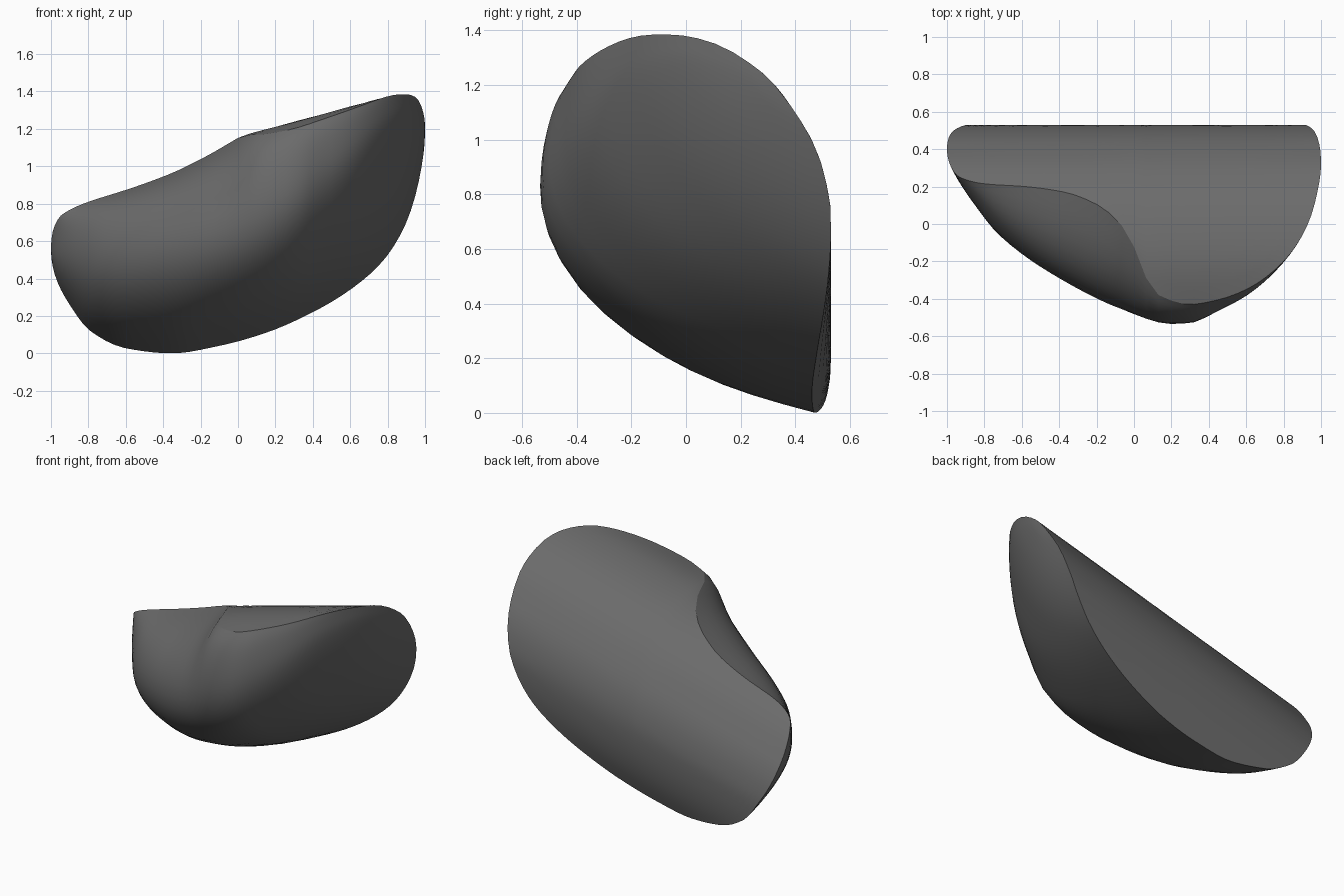
import bpy, bmesh, math

if "Cube" in bpy.data.objects:
    bpy.data.objects.remove(bpy.data.objects["Cube"])

SLOPE = 0.27      # the curved back sheet is a profile swept along (1, 0, SLOPE)
NX, NBACK, NF = 48, 20, 10


def smooth(table, x):
    """Monotone Hermite interpolation of (x, value) pairs."""
    n = len(table)
    d = [(table[i+1][1] - table[i][1]) / (table[i+1][0] - table[i][0]) for i in range(n - 1)]
    m = [d[0]] + [2*a*b/(a+b) if a*b > 0 else 0 for a, b in zip(d, d[1:])] + [d[-1]]
    i = 0
    while i < n - 2 and x > table[i+1][0]:
        i += 1
    h = table[i+1][0] - table[i][0]
    t = min(1, max(0, (x - table[i][0]) / h))
    return (table[i][1]*(1+2*t)*(1-t)**2 + m[i]*h*t*(1-t)**2
            + table[i+1][1]*t*t*(3-2*t) + m[i+1]*h*t*t*(t-1))


def angle(x):
    return math.acos(max(-1, min(1, -x)))


def by_angle(table):
    return [(angle(x), v) for x, v in table]


# back sheet profile (y, height), from front top lip round to the lower edge
PROFILE = [(-.46, 1.11), (-.38, 1.135), (-.2, 1.158), (-.05, 1.14), (.1, 1.094), (.25, 1.0),
           (.33, .925), (.4, .83), (.46, .735), (.505, .62), (.53, .48), (.53, .4),
           (.52, .28), (.5, .18), (.475, .1), (.455, .05)]
S = [0]
for p, q in zip(PROFILE, PROFILE[1:]):
    S.append(S[-1] + math.dist(p, q))
Y_OF_S = [(s, p[0]) for s, p in zip(S, PROFILE)]
U_OF_S = [(s, p[1]) for s, p in zip(S, PROFILE)]


def find_s(fn, target, lo, hi):
    sign = 1 if fn(hi) > fn(lo) else -1
    for _ in range(40):
        mid = (lo + hi) / 2
        if sign * (fn(mid) - target) < 0:
            lo = mid
        else:
            hi = mid
    return lo


# upper rim with its notch (x, y), and lower rim (x, z)
TOP = by_angle([(-1, .4), (-.985, .32), (-.94, .255), (-.8, .215), (-.58, .2), (-.37, .17),
                (-.19, .1), (-.09, .02), (-.03, -.06), (.02, -.17), (.06, -.28), (.14, -.385),
                (.3, -.43), (.45, -.405), (.6, -.35), (.8, -.2), (.93, 0), (.99, .22), (1, .32)])
LOW = by_angle([(-1, .555), (-.985, .44), (-.9, .26), (-.79, .12), (-.59, .025), (-.35, 0),
                (-.1, .04), (.15, .11), (.4, .22), (.6, .34), (.78, .5), (.9, .7),
                (.95, .85), (.985, 1.02), (1, 1.19)])
# foremost line of the shell: (x, y) and (x, z)
FY = by_angle([(-1, .4), (-.95, .25), (-.85, .1), (-.73, -.05), (-.4, -.29), (-.08, -.45),
               (.2, -.535), (.3, -.53), (.45, -.465), (.6, -.385), (.8, -.205), (.93, 0),
               (.99, .22), (1, .32)])
FZ = by_angle([(-1, .555), (-.95, .52), (-.73, .46), (-.4, .5), (-.08, .57), (.25, .7),
               (.45, .84), (.6, .98), (.8, 1.2), (.93, 1.28), (.98, 1.25), (1, 1.19)])
# fullness of the shell above the foremost line
FULL = by_angle([(-1, .5), (-.8, .8), (-.4, .95), (0, .92), (.4, .7), (1, .5)])


def bulge(a, b, corner, k, n):
    """Quadratic curve from a to b pulled towards the corner."""
    c = [(a[i] + b[i]) / 2 * (1 - k) + corner[i] * k for i in (0, 1)]
    return [tuple((1-t)**2*a[i] + 2*t*(1-t)*c[i] + t*t*b[i] for i in (0, 1))
            for t in [j / n for j in range(n + 1)]]


def relax(pts, reach):
    """Soften a section, then push it back out to its foremost y."""
    for _ in range(6):
        mid = [tuple((a[i] + 2*b[i] + c[i]) / 4 for i in (0, 1))
               for a, b, c in zip(pts, pts[1:], pts[2:])]
        pts = [pts[0]] + mid + [pts[-1]]
    gap = min(p[0] for p in pts) - reach
    n = len(pts) - 1
    return [(p[0] - gap * math.sin(math.pi * i / n), p[1]) for i, p in enumerate(pts)]


bm = bmesh.new()
rings = []
for i in range(NX + 1):
    a = math.pi * i / NX
    x = -math.cos(a)
    s_top = find_s(lambda s: smooth(Y_OF_S, s), smooth(TOP, a), 0, S[-1])
    s_low = find_s(lambda s: smooth(U_OF_S, s), smooth(LOW, a) - SLOPE*x, S[2], S[-1])
    s_low = max(s_low, s_top)
    back = []
    for j in range(NBACK + 1):
        s = s_top + (s_low - s_top) * j / NBACK
        back.append((smooth(Y_OF_S, s), smooth(U_OF_S, s) + SLOPE*x))
    T, B = back[0], back[-1]
    F = (smooth(FY, a), min(smooth(FZ, a), T[1]))
    lower = bulge(B, F, (F[0], B[1]), .55, NF)
    upper = bulge(F, T, (F[0], T[1]), smooth(FULL, a), NF)
    front = relax(lower + upper[1:], F[0])
    ring = back + front[1:-1]
    rings.append([bm.verts.new((x, y, z)) for y, z in ring])

# skin the sections; the rim stays a crisp edge
n = len(rings[0])
for r, q in zip(rings, rings[1:]):
    for j in range(n):
        bm.faces.new((r[j], q[j], q[(j+1) % n], r[(j+1) % n])).smooth = True
    for j in (0, NBACK):
        bm.edges.get((r[j], q[j])).smooth = False
for r in (rings[0], rings[-1]):
    bmesh.ops.pointmerge(bm, verts=r, merge_co=r[0].co.copy())
bmesh.ops.dissolve_degenerate(bm, dist=1e-5, edges=bm.edges[:])
bmesh.ops.recalc_face_normals(bm, faces=bm.faces[:])

mesh = bpy.data.meshes.new("housing_shell")
bm.to_mesh(mesh)
bm.free()
shell = bpy.data.objects.new("housing_shell", mesh)
bpy.context.collection.objects.link(shell)

# dark grey plastic
plastic = bpy.data.materials.new("dark_plastic")
plastic.diffuse_color = (.145, .145, .145, 1)
plastic.use_nodes = True
plastic.node_tree.nodes["Principled BSDF"].inputs["Base Color"].default_value = plastic.diffuse_color
mesh.materials.append(plastic)
